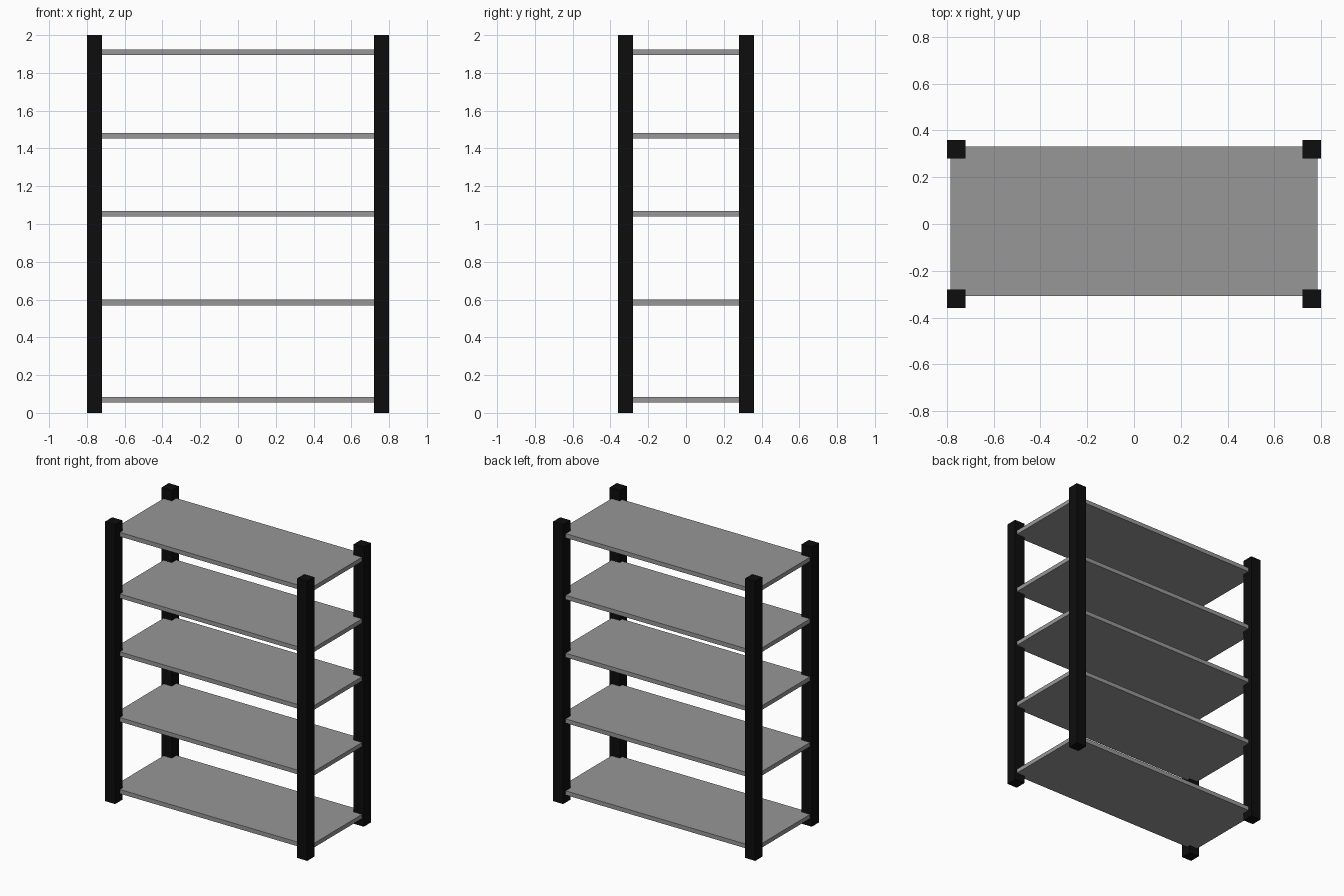
import bpy

if "Cube" in bpy.data.objects:
    bpy.data.objects.remove(bpy.data.objects["Cube"])


def material(name, rgb):
    m = bpy.data.materials.new(name)
    m.diffuse_color = (*rgb, 1.0)
    m.use_nodes = True
    m.node_tree.nodes["Principled BSDF"].inputs["Base Color"].default_value = m.diffuse_color
    return m


black = material("black", (0.004, 0.004, 0.004))
grey = material("grey", (0.31, 0.31, 0.31))


def box(name, lo, hi, mat):
    center = [(a + b) / 2 for a, b in zip(lo, hi)]
    bpy.ops.mesh.primitive_cube_add(size=1, location=center)
    ob = bpy.context.object
    ob.name = name
    ob.scale = [b - a for a, b in zip(lo, hi)]
    bpy.ops.object.transform_apply(location=False, rotation=False, scale=True)
    ob.data.materials.append(mat)
    return ob


# Four square corner posts
HALF = 0.04
for sx, side in ((-1, "left"), (1, "right")):
    for sy, face in ((-1, "front"), (1, "back")):
        x, y = sx * 0.76, sy * 0.32
        box(f"{face}_{side}_post", (x - HALF, y - HALF, 0),
            (x + HALF, y + HALF, 2), black)

# Five thin shelves let into the posts, set slightly towards the back
for i, z in enumerate((0.069, 0.584, 1.054, 1.468, 1.909)):
    box(f"shelf_{i + 1}", (-0.785, -0.307, z - 0.015),
        (0.785, 0.332, z + 0.015), grey)
